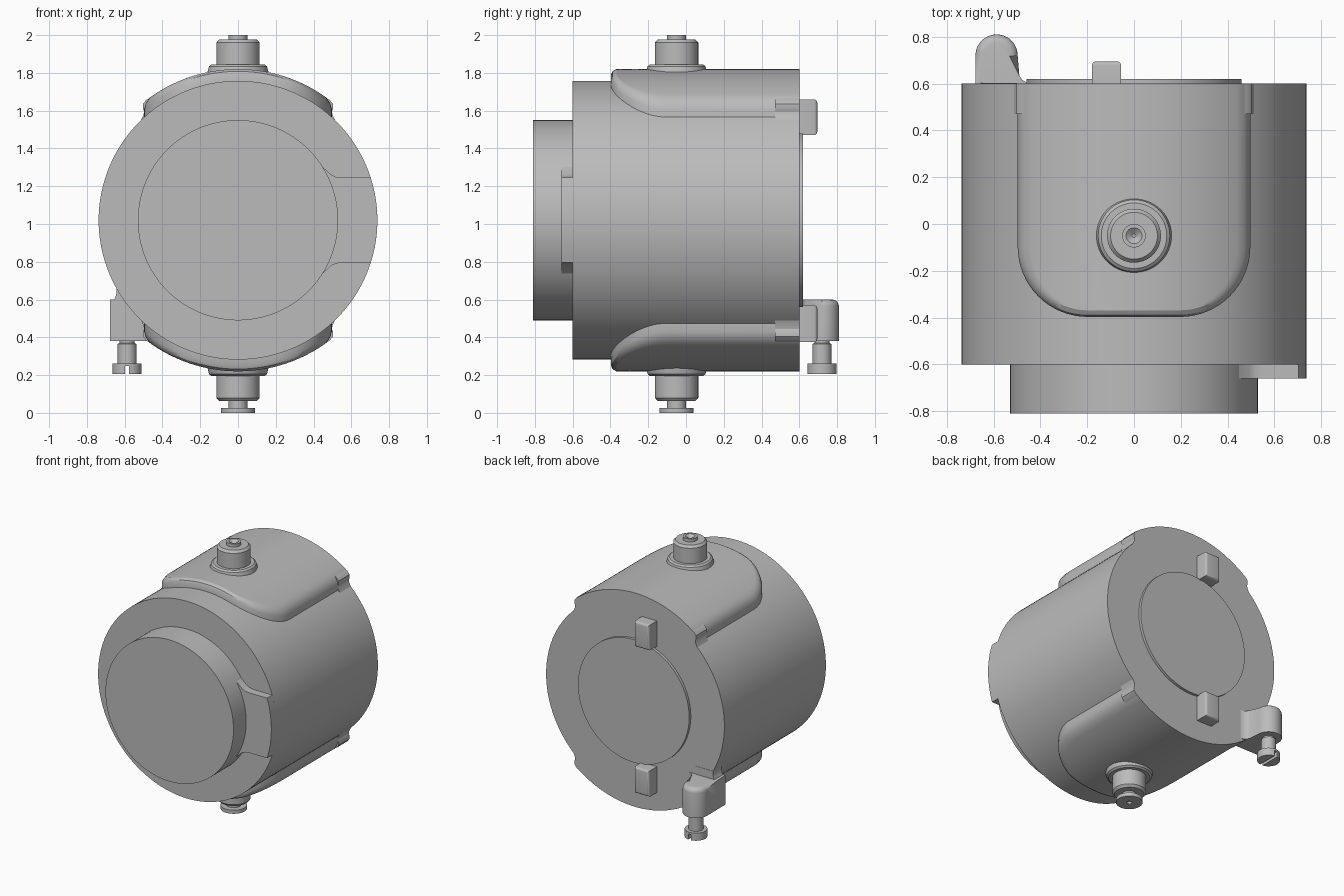
import bpy, bmesh
from math import sin, cos, pi, sqrt
from mathutils import Vector

cube = bpy.data.objects.get("Cube")
if cube:
    bpy.data.objects.remove(cube)

grey = bpy.data.materials.new("machined grey")
grey.use_nodes = True
grey.diffuse_color = (0.5, 0.5, 0.5, 1)
grey.node_tree.nodes["Principled BSDF"].inputs["Base Color"].default_value = (0.5, 0.5, 0.5, 1)

AXIS_Z = 1.02      # height of the drum axis
DRUM_R = 0.738
PAD_R = 0.80


def finish(name, bm):
    """Turn a bmesh into a shaded object."""
    bmesh.ops.recalc_face_normals(bm, faces=bm.faces)
    me = bpy.data.meshes.new(name)
    bm.to_mesh(me)
    bm.free()
    me.materials.append(grey)
    for p in me.polygons:
        p.use_smooth = True
    me.set_sharp_from_angle(angle=0.5)
    ob = bpy.data.objects.new(name, me)
    bpy.context.collection.objects.link(ob)
    return ob


def revolve(name, profile, place, n=64):
    """Revolve (radius, height) points; place maps (u, v, height) to space."""
    bm = bmesh.new()
    rings = []
    for r, h in profile:
        rings.append([bm.verts.new(place(r * cos(2 * pi * i / n), r * sin(2 * pi * i / n), h))
                      for i in range(n)])
    for a, b in zip(rings, rings[1:]):
        for i in range(n):
            j = (i + 1) % n
            bm.faces.new((a[i], a[j], b[j], b[i]))
    bm.faces.new(rings[0])
    bm.faces.new(rings[-1])
    return finish(name, bm)


def prism(name, pts, lo, hi, axis="z"):
    """Extrude a flat outline along y or z."""
    bm = bmesh.new()
    place = (lambda p, h: (p[0], p[1], h)) if axis == "z" else (lambda p, h: (p[0], h, p[1]))
    a = [bm.verts.new(place(p, lo)) for p in pts]
    b = [bm.verts.new(place(p, hi)) for p in pts]
    for i in range(len(pts)):
        j = (i + 1) % len(pts)
        bm.faces.new((a[i], a[j], b[j], b[i]))
    bm.faces.new(a)
    bm.faces.new(b)
    return finish(name, bm)


def bevel(ob, width, select):
    """Round the edges whose two end points satisfy the rule."""
    bm = bmesh.new()
    bm.from_mesh(ob.data)
    edges = [e for e in bm.edges if all(select(v.co) for v in e.verts)]
    bmesh.ops.bevel(bm, geom=edges, offset=width, segments=4, profile=0.5, affect="EDGES")
    bm.to_mesh(ob.data)
    bm.free()
    for p in ob.data.polygons:
        p.use_smooth = True
    ob.data.set_sharp_from_angle(angle=0.5)


def arc(cx, cy, r, a0, a1, n):
    return [(cx + r * cos(a0 + (a1 - a0) * i / n), cy + r * sin(a0 + (a1 - a0) * i / n))
            for i in range(n + 1)]


# Drum with front boss and thin back cover
def along_y(u, v, h):
    return (u, h, AXIS_Z + v)

revolve("drum", [(DRUM_R, -0.6), (DRUM_R, 0.6)], along_y, 128)
revolve("front_boss", [(0.53, -0.81), (0.53, -0.59)], along_y, 128)
revolve("back_cover", [(0.46, 0.59), (0.46, 0.62)], along_y, 128)

# Raised tab on the front face, flared where it meets the boss
upper = [(0.70, 0.225), (0.55, 0.225), (0.52, 0.229), (0.495, 0.24), (0.44, 0.29), (0.36, 0.29)]
rim = [(sqrt(DRUM_R ** 2 - z * z), z) for z in [-0.225 + 0.45 * i / 12 for i in range(13)]]
outline = rim + upper[1:] + [(x, -z) for x, z in reversed(upper[1:])]
prism("front_tab", [(x, AXIS_Z + z) for x, z in outline], -0.66, -0.59, "y")


# Curved saddle pads, top and bottom
def pad(name, side):
    bm = bmesh.new()
    cols = 32

    def layer(inset, radius):
        r = 0.30 - inset
        rows = [(0.197 + r * sin(a), -0.097 - r * cos(a))
                for a in [pi / 2 * i / 16 for i in range(17)]]
        rows.append((0.197 + r, 0.6))
        grid = []
        for w, y in rows:
            xs = [w * (2 * c / cols - 1) for c in range(cols + 1)]
            grid.append([bm.verts.new((x, y, AXIS_Z + side * sqrt(radius ** 2 - x * x))) for x in xs])
        return grid

    def border(g):
        return (g[0] + [row[-1] for row in g[1:-1]] + g[-1][::-1]
                + [row[0] for row in g[-2:0:-1]])

    top = layer(0.028, PAD_R)
    for a, b in zip(top, top[1:]):
        for c in range(cols):
            bm.faces.new((a[c], a[c + 1], b[c + 1], b[c]))
    loops = [border(g) for g in (top, layer(0.008, PAD_R - 0.012),
                                 layer(0, PAD_R - 0.03), layer(0, DRUM_R - 0.02))]
    for a, b in zip(loops, loops[1:]):
        for i in range(len(a)):
            j = (i + 1) % len(a)
            bm.faces.new((a[i], a[j], b[j], b[i]))
    bmesh.ops.delete(bm, geom=[v for v in bm.verts if not v.link_faces], context="VERTS")
    finish(name, bm)


for label, side in (("top", 1), ("bottom", -1)):
    pad(label + "_pad", side)
    # Small filleted shoulders at the back end of each pad
    for hand, sx in (("left", 1), ("right", -1)):
        shoulder = [(0.44, 0.52), (0.44, 0.66), (0.485, 0.638), (0.503, 0.615), (0.503, 0.59),
                    (0.497, 0.575), (0.501, 0.555), (0.518, 0.52)]
        prism(f"{label}_{hand}_shoulder", [(sx * x, AXIS_Z + side * z) for x, z in shoulder],
              0.47, 0.6, "y")

    # Pivot boss standing on the pad
    def upright(u, v, h, side=side):
        return (u, v - 0.05, AXIS_Z + side * h)

    revolve(label + "_pivot", [(0.165, 0.75), (0.16, 0.79), (0.153, 0.815), (0.14, 0.825),
                               (0.115, 0.825), (0.115, 0.94), (0.10, 0.957), (0.03, 0.957)], upright)

# Pins: dimpled stub above, flanged button below
revolve("top_pin", [(0.05, 1.95), (0.05, 2.0), (0.034, 2.0), (0.008, 1.98)],
        lambda u, v, h: (u, v - 0.05, h), 48)
revolve("bottom_pin", [(0.05, 0.09), (0.05, 0.027), (0.09, 0.027), (0.09, 0.0),
                       (0.018, 0.0), (0.012, 0.015)],
        lambda u, v, h: (u, v - 0.05, h), 48)

# Rounded lugs on the back face
for label, lo, hi in (("upper", 1.47, 1.66), ("lower", 0.375, 0.57)):
    lug = prism(label + "_lug", [(-0.18, lo), (-0.055, lo), (-0.055, hi), (-0.18, hi)], 0.59, 0.695, "y")
    bevel(lug, 0.018, lambda co: co.y > 0.6)

# Bracket with a round end, blended into the drum
SX, SY = -0.587, 0.72
foot = (arc(SX, SY, 0.09, 0, pi, 24) + [(SX - 0.09, 0.5), (-0.44, 0.5), (-0.44, 0.6)]
        + [(-0.458, 0.604), (-0.478, 0.616), (-0.49, 0.635)])
bracket = prism("bracket", foot, 0.38, 0.6)
bevel(bracket, 0.035, lambda co: co.z > 0.59 and co.y > 0.64)
prism("bracket_root", [(-0.677, 0.38), (-0.677, 0.55), (-0.668, 0.582), (-0.65, 0.61),
                       (-0.643, 0.635), (-0.643, 0.66), (-0.5, 0.66), (-0.5, 0.38)], 0.5, 0.602, "y")

# Slotted screw hanging from the bracket
revolve("screw_shank", [(0.04, 0.39), (0.04, 0.37), (0.05, 0.365), (0.05, 0.255)],
        lambda u, v, h: (SX + u, SY + v, h), 40)
revolve("screw_head", [(0.077, 0.262), (0.077, 0.247)],
        lambda u, v, h: (SX + u, SY + v, h), 48)
for label, turn in (("left", 0), ("right", pi)):
    half = arc(SX, SY, 0.077, turn - 1.43, turn + 1.43, 24)
    prism(f"screw_head_{label}_half", half, 0.205, 0.247)
